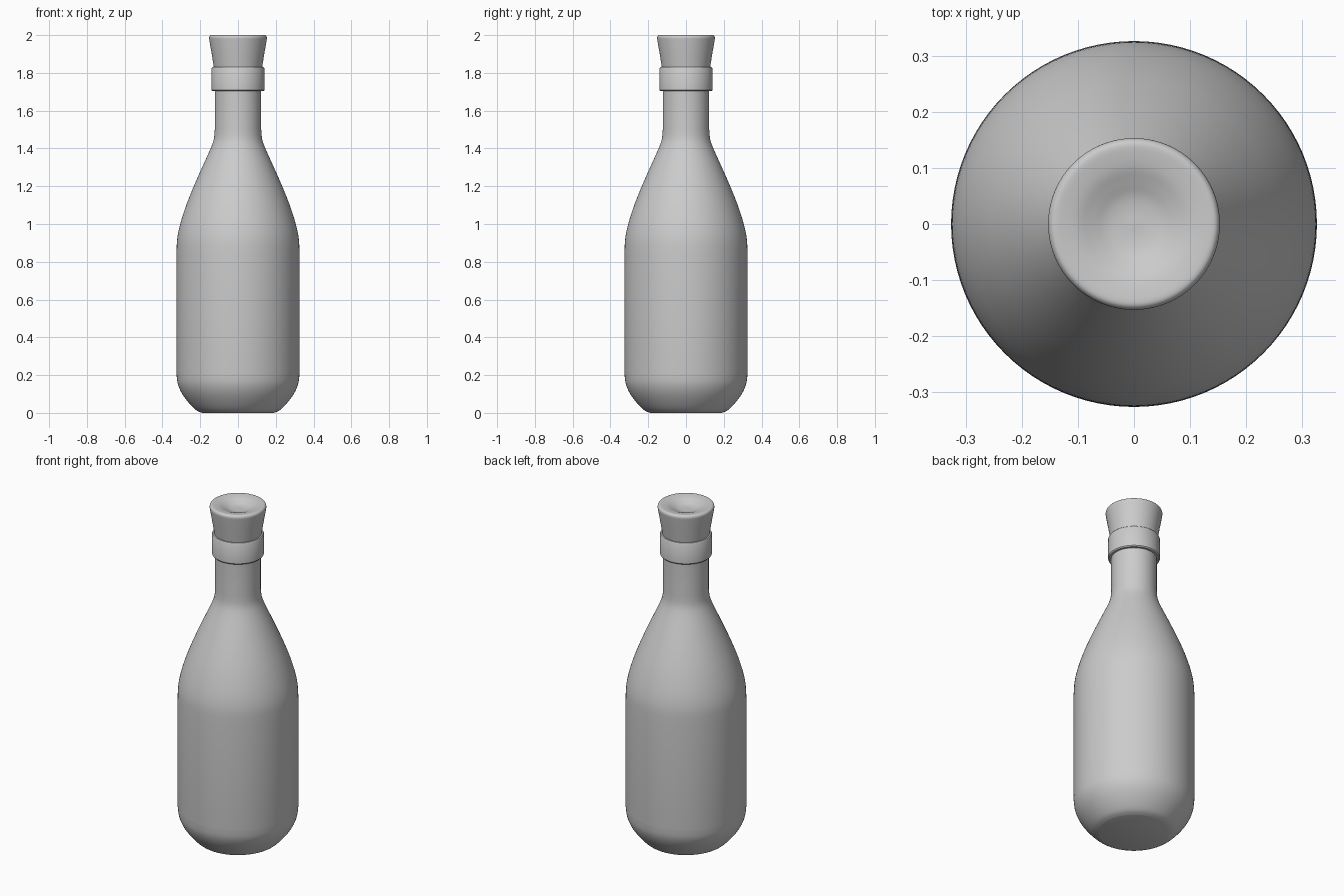
import bpy
import bmesh
import math
from mathutils import Vector

cube = bpy.data.objects.get("Cube")
if cube:
    bpy.data.objects.remove(cube, do_unlink=True)

SEGMENTS = 96

grey = bpy.data.materials.new("plain grey")
grey.use_nodes = True
grey.diffuse_color = (0.6, 0.6, 0.6, 1)
grey.node_tree.nodes["Principled BSDF"].inputs["Base Color"].default_value = grey.diffuse_color


def smooth_profile(points, steps=5):
    """Run a Catmull-Rom curve through (radius, height) points."""
    p = [Vector(q) for q in points]
    p = [p[0]] + p + [p[-1]]
    out = []
    for a, b, c, d in zip(p, p[1:], p[2:], p[3:]):
        for i in range(steps):
            t = i / steps
            out.append(b + (c - a) * t / 2
                       + (2 * a - 5 * b + 4 * c - d) * t ** 2 / 2
                       + (3 * b - a - 3 * c + d) * t ** 3 / 2)
    return out + [p[-1]]


def lathe(name, profile):
    """Spin a profile, listed from bottom to top, round the z axis."""
    bm = bmesh.new()
    verts = [bm.verts.new((q[0], 0, q[1])) for q in profile]
    edges = [bm.edges.new(pair) for pair in zip(verts, verts[1:])]
    bmesh.ops.spin(bm, geom=verts + edges, cent=(0, 0, 0), axis=(0, 0, 1),
                   angle=math.tau, steps=SEGMENTS, use_merge=True)
    bmesh.ops.remove_doubles(bm, verts=bm.verts, dist=0.0002)
    bmesh.ops.recalc_face_normals(bm, faces=bm.faces)
    mesh = bpy.data.meshes.new(name)
    bm.to_mesh(mesh)
    bm.free()
    mesh.materials.append(grey)
    obj = bpy.data.objects.new(name, mesh)
    bpy.context.collection.objects.link(obj)
    bpy.ops.object.select_all(action='DESELECT')
    obj.select_set(True)
    bpy.context.view_layer.objects.active = obj
    bpy.ops.object.shade_smooth_by_angle(angle=math.radians(35))
    return obj


# Bottle: flat base, rounded heel, straight body, sloping shoulder, neck
heel = smooth_profile([(0.19, 0), (0.222, 0.015), (0.262, 0.055), (0.298, 0.105),
                       (0.319, 0.155), (0.326, 0.21)])
shoulder = smooth_profile([(0.326, 0.84), (0.322, 0.92), (0.306, 1.0), (0.274, 1.1),
                           (0.234, 1.2), (0.19, 1.3), (0.145, 1.4), (0.128, 1.45),
                           (0.123, 1.5)])
lathe("bottle", [(0, 0)] + heel + shoulder + [(0.123, 1.72)])

# Collar round the mouth
lathe("collar", [(0.115, 1.703), (0.135, 1.703), (0.14, 1.709), (0.14, 1.823),
                 (0.136, 1.83), (0.115, 1.83)])

# Tapered stopper with a rounded rim and a dimple on top
rim = smooth_profile([(0.152, 1.975), (0.153, 1.986), (0.15, 1.995), (0.142, 2.0),
                      (0.125, 1.999), (0.1, 1.994), (0.075, 1.984), (0.05, 1.974),
                      (0.025, 1.97), (0, 1.97)])
lathe("stopper", [(0, 1.76), (0.116, 1.76), (0.128, 1.83), (0.139, 1.9)] + rim)
